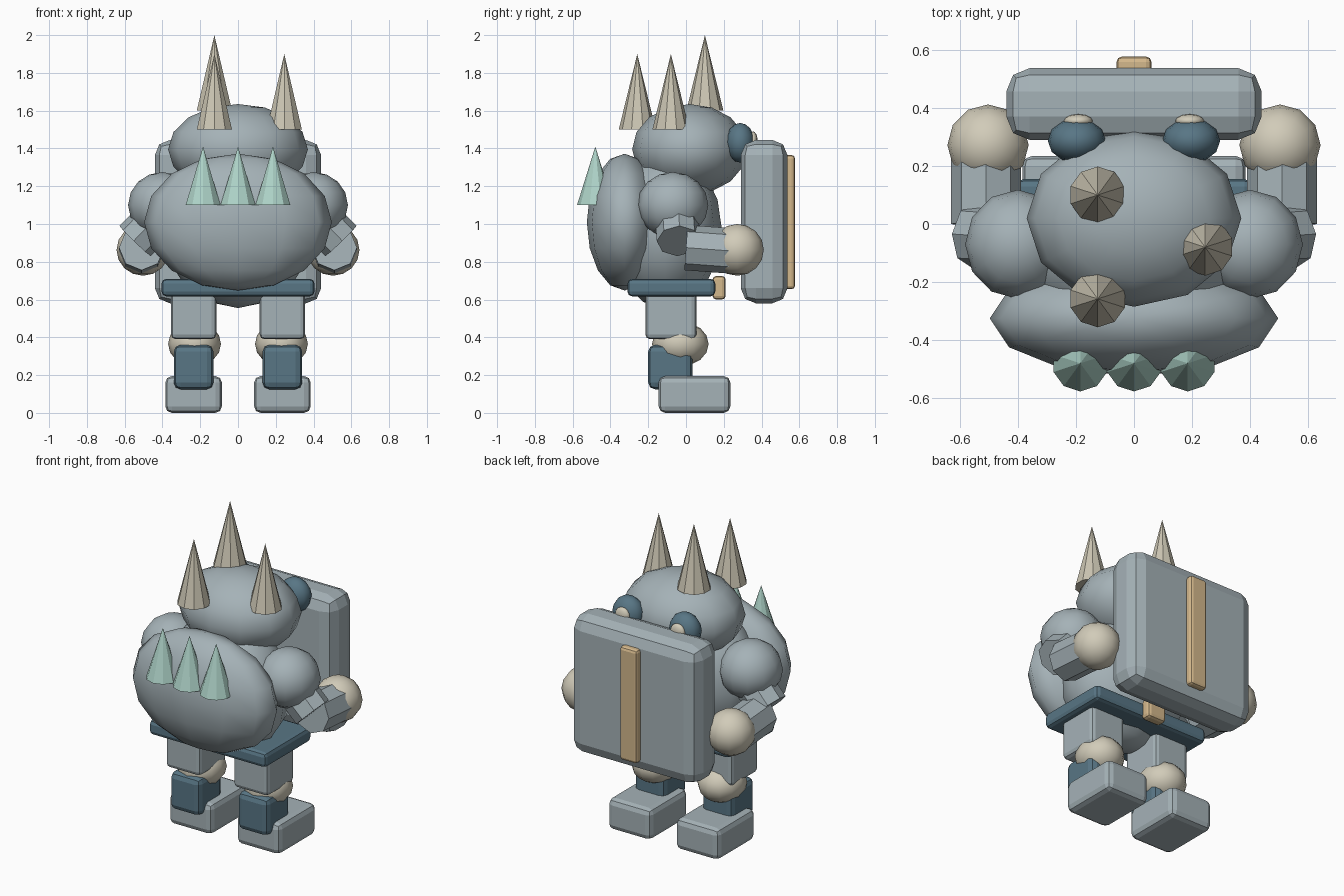
import bpy, math
from mathutils import Vector

if "Cube" in bpy.data.objects:
    bpy.data.objects.remove(bpy.data.objects["Cube"])


def material(name, rgb):
    m = bpy.data.materials.new(name)
    m.diffuse_color = (*rgb, 1)
    m.use_nodes = True
    m.node_tree.nodes["Principled BSDF"].inputs["Base Color"].default_value = m.diffuse_color
    return m


GREY = material("stone grey", (0.376, 0.445, 0.474))
SLATE = material("slate blue", (0.098, 0.181, 0.235))
CREAM = material("cream", (0.64, 0.60, 0.485))
BONE = material("bone", (0.60, 0.56, 0.45))
MINT = material("mint", (0.428, 0.658, 0.584))
TAN = material("tan", (0.658, 0.479, 0.262))


def finish(name, mat, smooth=False):
    ob = bpy.context.object
    ob.name = name
    ob.data.materials.append(mat)
    bpy.ops.object.transform_apply(location=False, rotation=False, scale=True)
    if smooth:
        bpy.ops.object.shade_smooth()
    return ob


def ball(name, centre, radii, mat):
    bpy.ops.mesh.primitive_uv_sphere_add(segments=12, ring_count=8, location=centre)
    bpy.context.object.scale = radii
    return finish(name, mat, True)


def box(name, low, high, bevel, mat):
    low, high = Vector(low), Vector(high)
    bpy.ops.mesh.primitive_cube_add(size=1, location=(low + high) / 2)
    bpy.context.object.scale = high - low
    ob = finish(name, mat)
    mod = ob.modifiers.new("rounded edges", "BEVEL")
    mod.width = bevel
    mod.segments = 2
    return ob


def spike(name, x, y, base, tip, radius, mat):
    bpy.ops.mesh.primitive_cone_add(vertices=10, radius1=radius, depth=tip - base,
                                    location=(x, y, (base + tip) / 2))
    return finish(name, mat)


def limb(name, start, end, radius, mat):
    start, end = Vector(start), Vector(end)
    axis = end - start
    bpy.ops.mesh.primitive_cylinder_add(vertices=8, radius=radius, depth=axis.length,
                                        location=(start + end) / 2)
    bpy.context.object.rotation_euler = axis.to_track_quat("Z", "Y").to_euler()
    return finish(name, mat)


# Body, shell and head
ball("torso", (0, -0.11, 0.97), (0.40, 0.30, 0.415), GREY)
ball("shell", (0, -0.325, 1.01), (0.497, 0.20, 0.362), GREY)
ball("head", (0, 0.02, 1.395), (0.37, 0.305, 0.24), GREY)

# Belt with buckle
box("belt", (-0.405, -0.31, 0.617), (0.405, 0.155, 0.71), 0.025, SLATE)
box("buckle", (-0.065, 0.14, 0.60), (0.065, 0.21, 0.725), 0.02, TAN)

# Backpack-like slab and its strap
box("pack", (-0.44, 0.29, 0.58), (0.44, 0.537, 1.445), 0.08, GREY)
box("pack_strap", (-0.06, 0.52, 0.655), (0.06, 0.577, 1.365), 0.018, TAN)

# Horns on the head, spikes on the shell
for x, y, base, tip in ((-0.125, 0.10, 1.6, 2.0), (0.245, -0.08, 1.5, 1.9),
                        (-0.125, -0.258, 1.5, 1.9)):
    spike("horn", x, y, base, tip, 0.098, BONE)
for x in (-0.185, 0, 0.185):
    spike("shell_spike", x, -0.48, 1.1, 1.41, 0.097, MINT)

# Paired parts on both sides
for s, side in ((-1, "left"), (1, "right")):
    # Eyes
    ball("eye_" + side, (s * 0.197, 0.287, 1.43), (0.10, 0.077, 0.105), SLATE)
    ball("pupil_" + side, (s * 0.192, 0.355, 1.44), (0.05, 0.024, 0.05), CREAM)

    # Arms
    ball("shoulder_" + side, (s * 0.40, -0.07, 1.10), (0.182, 0.188, 0.175), GREY)
    limb("upper_arm_" + side, (s * 0.40, -0.05, 1.06), (s * 0.545, -0.04, 0.91), 0.115, GREY)
    limb("forearm_" + side, (s * 0.51, 0.0, 0.875), (s * 0.51, 0.27, 0.855), 0.12, GREY)
    ball("hand_" + side, (s * 0.503, 0.272, 0.863), (0.14, 0.14, 0.137), CREAM)

    # Legs
    x = s * 0.235
    box("thigh_" + side, (x - 0.12, -0.215, 0.39), (x + 0.12, 0.055, 0.67), 0.025, GREY)
    ball("knee_" + side, (x - s * 0.005, -0.03, 0.365), (0.14, 0.15, 0.118), CREAM)
    box("shin_" + side, (x - 0.105, -0.20, 0.125), (x + 0.105, 0.035, 0.36), 0.035, SLATE)
    box("foot_" + side, (x - 0.15, -0.145, 0.0), (x + 0.15, 0.235, 0.195), 0.035, GREY)
